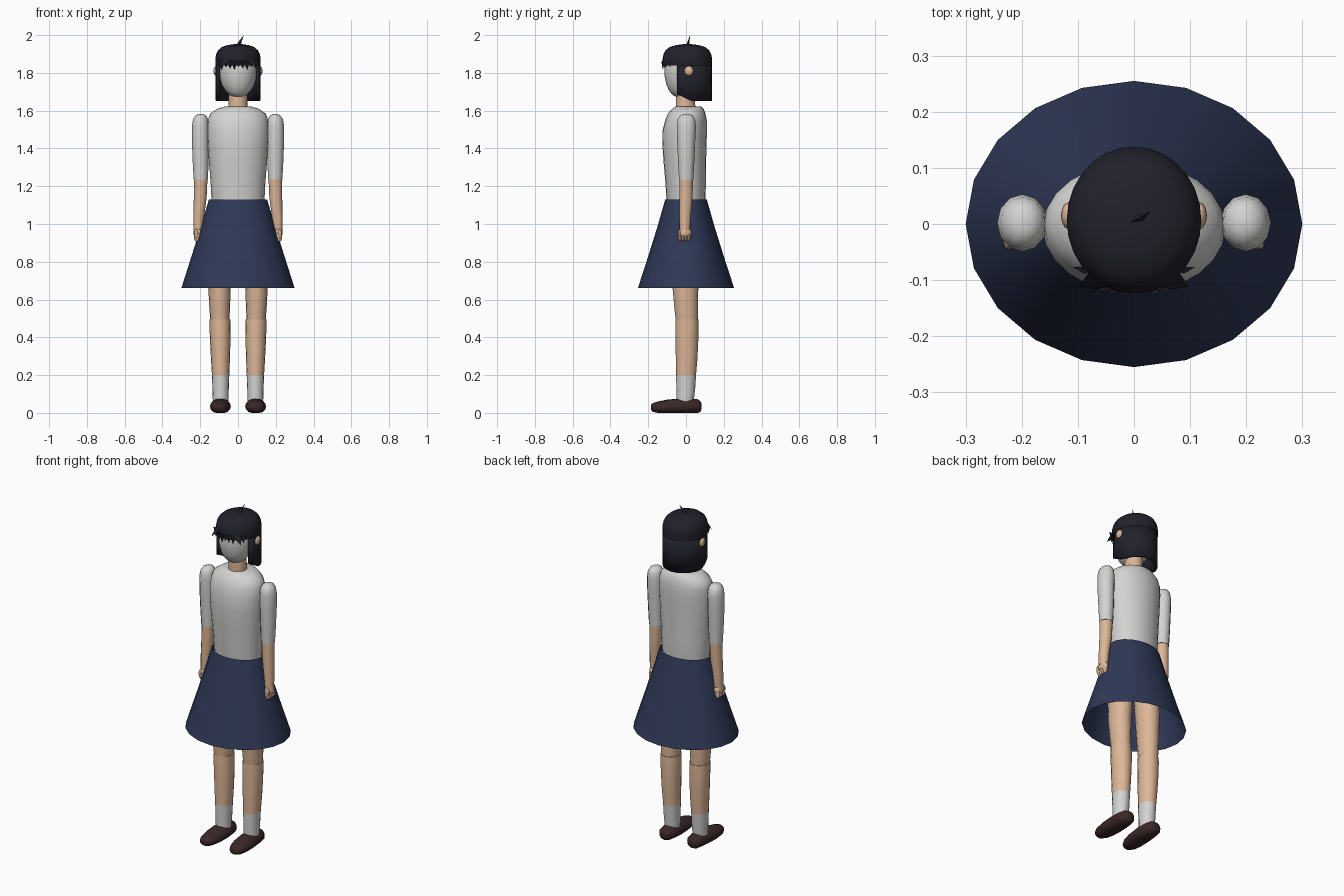
import bpy, bmesh, math
from mathutils import Vector

cube = bpy.data.objects.get("Cube")
if cube:
    bpy.data.objects.remove(cube, do_unlink=True)


def material(name, r, g, b):
    m = bpy.data.materials.new(name)
    m.use_nodes = True
    m.diffuse_color = (r, g, b, 1)
    bsdf = next(n for n in m.node_tree.nodes if n.type == "BSDF_PRINCIPLED")
    bsdf.inputs["Base Color"].default_value = (r, g, b, 1)
    bsdf.inputs["Roughness"].default_value = 0.8
    return m


WHITE = material("soft white", 0.65, 0.65, 0.64)
SKIN = material("warm skin", 0.72, 0.47, 0.31)
NAVY = material("navy cloth", 0.028, 0.04, 0.095)
HAIR = material("dark hair", 0.015, 0.015, 0.024)
SHOE = material("brown leather", 0.045, 0.021, 0.021)


def finish(bm, name, mats, angle=40, recalc=True):
    if recalc:
        bmesh.ops.recalc_face_normals(bm, faces=bm.faces)
    me = bpy.data.meshes.new(name)
    bm.to_mesh(me)
    bm.free()
    for m in mats:
        me.materials.append(m)
    me.shade_smooth()
    me.set_sharp_from_angle(angle=math.radians(angle))
    ob = bpy.data.objects.new(name, me)
    bpy.context.collection.objects.link(ob)
    return ob


def loft(name, sections, mats, n=16, x=0, cap=True, along_y=False, split=None):
    """Skin elliptical rings (position, x offset, cross offset, x radius, cross radius)."""
    bm = bmesh.new()
    rings = []
    for p, cx, c, rx, r in sections:
        ring = []
        for i in range(n):
            a = 2 * math.pi * i / n
            px, q = x + cx + rx * math.cos(a), c + r * math.sin(a)
            ring.append(bm.verts.new((px, p, max(q, 0)) if along_y else (px, q, p)))
        rings.append(ring)
    for low, high in zip(rings, rings[1:]):
        for i in range(n):
            j = (i + 1) % n
            f = bm.faces.new((low[i], low[j], high[j], high[i]))
            if split and f.calc_center_median().z < split:
                f.material_index = 1
    if cap:
        bm.faces.new(rings[0][::-1])
        bm.faces.new(rings[-1])
    return finish(bm, name, mats, recalc=cap)


def ball(name, centre, size, mat, segments=12):
    bm = bmesh.new()
    bmesh.ops.create_uvsphere(bm, u_segments=segments, v_segments=8, radius=1)
    for v in bm.verts:
        v.co = Vector([c + s * k for c, s, k in zip(centre, size, v.co)])
    return finish(bm, name, [mat])


def spike(name, a, b, c, tip):
    bm = bmesh.new()
    va, vb, vc, vt = [bm.verts.new(p) for p in (a, b, c, tip)]
    for tri in ((va, vb, vc), (va, vb, vt), (vb, vc, vt), (vc, va, vt)):
        bm.faces.new(tri)
    return finish(bm, name, [HAIR], angle=20)


# Shirt body and skirt
loft("shirt", [(1.10, 0, 0, .138, .10), (1.14, 0, 0, .141, .104),
               (1.22, 0, -.002, .145, .107), (1.32, 0, -.006, .153, .112),
               (1.42, 0, -.008, .160, .117), (1.50, 0, -.006, .163, .117),
               (1.55, 0, 0, .160, .110), (1.585, 0, .004, .147, .099),
               (1.61, 0, .010, .110, .083), (1.622, 0, .012, .07, .068)], [WHITE], 24)
loft("skirt", [(.66, 0, 0, .30, .255), (.82, 0, 0, .249, .203),
               (.98, 0, 0, .199, .153), (1.13, 0, 0, .154, .11)], [NAVY], 20, cap=False)

# Neck and head
loft("neck", [(1.58, 0, 0, .054, .054), (1.66, 0, -.004, .049, .05),
              (1.76, 0, 0, .05, .05)], [SKIN])
loft("head", [(1.675, 0, -.025, .028, .032), (1.685, 0, -.022, .048, .052),
              (1.705, 0, -.016, .068, .073), (1.735, 0, -.010, .086, .093),
              (1.78, 0, -.005, .098, .108), (1.84, 0, 0, .104, .115),
              (1.89, 0, 0, .09, .10)], [WHITE], 20)

# Arms and hands
for side, label in ((1, "left"), (-1, "right")):
    def s(rows):
        return [(z, side * cx, cy, rx, ry) for z, cx, cy, rx, ry in rows]

    loft(label + "_sleeve", s([(1.235, .197, .001, .038, .038), (1.33, .198, .001, .042, .043),
                               (1.44, .199, .001, .045, .048), (1.52, .199, .002, .045, .051),
                               (1.555, .198, .002, .040, .046), (1.573, .197, .002, .029, .034),
                               (1.582, .196, .002, .014, .016)]), [WHITE], 12)
    loft(label + "_forearm", s([(.965, .212, -.006, .024, .027), (1.05, .207, -.004, .029, .031),
                                (1.14, .2, 0, .034, .035), (1.25, .197, .001, .036, .036)]), [SKIN], 12)
    ball(label + "_palm", (side * .213, -.006, .953), (.023, .036, .032), SKIN)
    for k in range(4):
        y = -.032 + k * .016
        ball(label + "_finger_%d" % (k + 1), (side * .215, y, .931),
             (.019, .0095, .026), SKIN, 8)
    ball(label + "_thumb", (side * .222, -.036, .947), (.011, .010, .025), SKIN, 8)

    # Legs: separate thigh and shin meeting at the knee, socks on the shin
    loft(label + "_thigh", s([(.485, .096, .004, .050, .058), (.56, .097, .001, .055, .063),
                              (.66, .098, -.003, .059, .068), (.80, .095, -.003, .064, .075),
                              (.96, .088, 0, .068, .08)]), [SKIN])
    loft(label + "_shin", s([(.05, .092, -.005, .041, .044), (.12, .092, -.001, .043, .049),
                             (.20, .092, 0, .046, .053), (.28, .093, .003, .050, .057),
                             (.38, .094, .005, .054, .060), (.46, .095, .005, .056, .061),
                             (.495, .095, .005, .055, .060)]), [SKIN, WHITE], split=.2)
    loft(label + "_shoe", [(-.186, side * .098, .030, .014, .012), (-.178, side * .098, .029, .029, .022),
                           (-.15, side * .097, .029, .044, .031), (-.10, side * .095, .032, .053, .038),
                           (-.04, side * .093, .035, .055, .041), (.02, side * .092, .036, .050, .041),
                           (.06, side * .092, .035, .042, .038), (.076, side * .092, .034, .030, .029),
                           (.082, side * .092, .034, .015, .014)], [SHOE], along_y=True)
    ball(label + "_ear", (side * .117, .015, 1.81), (.013, .024, .025), SKIN)

# Hair cap
loft("hair_cap", [(1.84, 0, .007, .120, .131), (1.875, 0, .007, .120, .131),
                  (1.90, 0, .007, .115, .126), (1.92, 0, .007, .105, .115),
                  (1.937, 0, .007, .086, .094), (1.947, 0, .007, .055, .06),
                  (1.952, 0, .007, .02, .022)], [HAIR], 28)

# Hanging back hair, open at the face
bm = bmesh.new()
start, steps = -.43, 22
columns = []
for i in range(steps + 1):
    a = start + (math.pi - 2 * start) * i / steps
    px, py = .119 * math.cos(a), .007 + .130 * math.sin(a)
    bottom = 1.65 + max(0, .03 - py) * .5
    columns.append([bm.verts.new((px, py, z)) for z in (bottom, 1.75, 1.86)])
for p, q in zip(columns, columns[1:]):
    for k in range(2):
        bm.faces.new((p[k], q[k], q[k + 1], p[k + 1]))
curtain = finish(bm, "back_hair", [HAIR], recalc=False)
thick = curtain.modifiers.new("thickness", "SOLIDIFY")
thick.thickness = .014
thick.offset = -1

# Jagged fringe
for i in range(9):
    x = -.088 + .022 * i
    y = .007 - .131 * math.sqrt(1 - (x / .121) ** 2)
    tip_z = (1.815, 1.83, 1.822)[i % 3]
    spike("fringe_%d" % (i + 1), (x - .02, y + .006, 1.868), (x + .02, y + .006, 1.868),
          (x, y - .006, 1.86), (x * 1.04 + .004, y - .002, tip_z))
for side, label in ((1, "left"), (-1, "right")):
    spike(label + "_side_lock", (side * .045, -.112, 1.885), (side * .08, -.085, 1.885),
          (side * .065, -.116, 1.85), (side * .098, -.112, 1.825))

# Loose tuft on the crown
spike("crown_tuft", (-.012, .0, 1.945), (.014, .004, 1.945), (.004, .016, 1.945), (.03, .022, 2.0))
